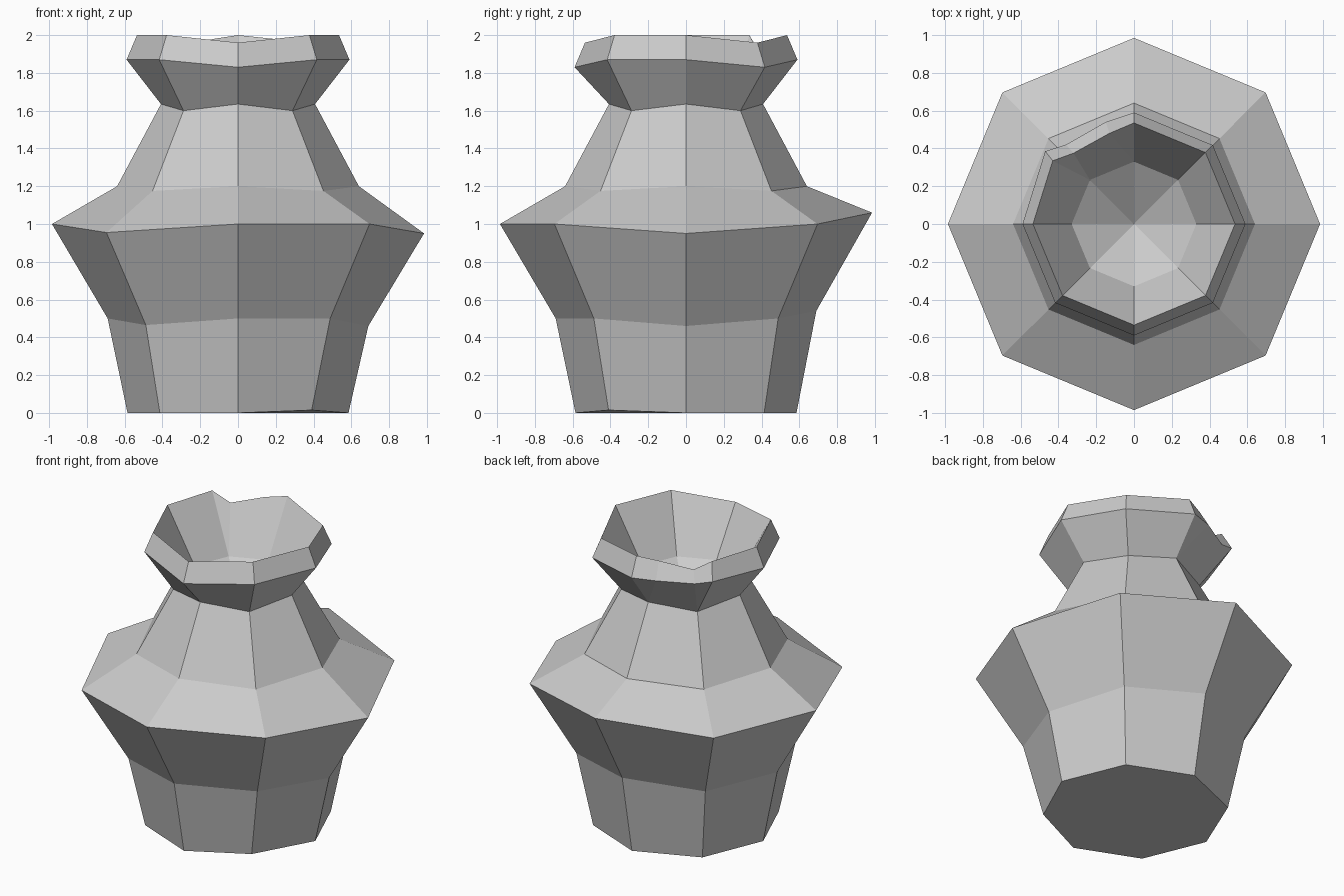
import bpy, bmesh
from math import cos, sin, radians

if "Cube" in bpy.data.objects:
    bpy.data.objects.remove(bpy.data.objects["Cube"])

bm = bmesh.new()


def ring(radius, heights):
    """Octagonal ring, starting at +x and turning towards +y."""
    return [bm.verts.new((radius * cos(radians(45 * i)), radius * sin(radians(45 * i)), z))
            for i, z in enumerate(heights)]


def chipped(loop, points):
    """Replace the back-left corner of a ring by broken-edge points."""
    bm.verts.remove(loop[3])
    return loop[:3] + [bm.verts.new(p) for p in points] + loop[4:]


def spread(loop):
    """Repeat corners of an octagon so it matches a chipped ring."""
    return [loop[i] for i in (0, 1, 2, 2, 3, 3, 4, 5, 6, 7)]


def skin(lower, upper):
    n = len(lower)
    for i in range(n):
        j = (i + 1) % n
        corners = dict.fromkeys((lower[i], lower[j], upper[j], upper[i]))
        bm.faces.new(list(corners))


# Outer body, uneven by hand
base = ring(0.585, [0] * 8)
base[7].co = (0.39, -0.41, 0.015)
waist = ring(0.69, (0.46, 0.5, 0.54, 0.5, 0.5, 0.465, 0.5, 0.5))
belly = ring(0.985, (0.95, 1, 1.06, 1, 1, 0.955, 1, 1))
shoulder = ring(0.64, (1.2, 1.175) * 4)
neck = ring(0.408, (1.635, 1.6) * 4)

# Lip with a chip at the back left
flare = chipped(ring(0.59, (1.87, 1.83, 1.87, 1.87, 1.87, 1.87, 1.83, 1.87)),
                [(-0.15, 0.54, 1.87), (-0.36, 0.42, 1.86), (-0.47, 0.385, 1.89)])
lip = chipped(ring(0.535, (2, 1.96, 2, 2, 2, 2, 1.96, 2)),
              [(-0.13, 0.48, 1.98), (-0.32, 0.375, 1.93), (-0.43, 0.335, 2)])

# Funnel and shallow cone inside
throat = ring(0.33, [1.64] * 8)
apex = bm.verts.new((0, 0, 1.42))

for a, b in ((base, waist), (waist, belly), (belly, shoulder), (shoulder, neck),
             (spread(neck), flare), (flare, lip), (lip, spread(throat)),
             (throat, [apex] * 8)):
    skin(a, b)
bm.faces.new(base[::-1])

bmesh.ops.recalc_face_normals(bm, faces=bm.faces)
mesh = bpy.data.meshes.new("vase")
bm.to_mesh(mesh)
bm.free()
bpy.context.collection.objects.link(bpy.data.objects.new("vase", mesh))
